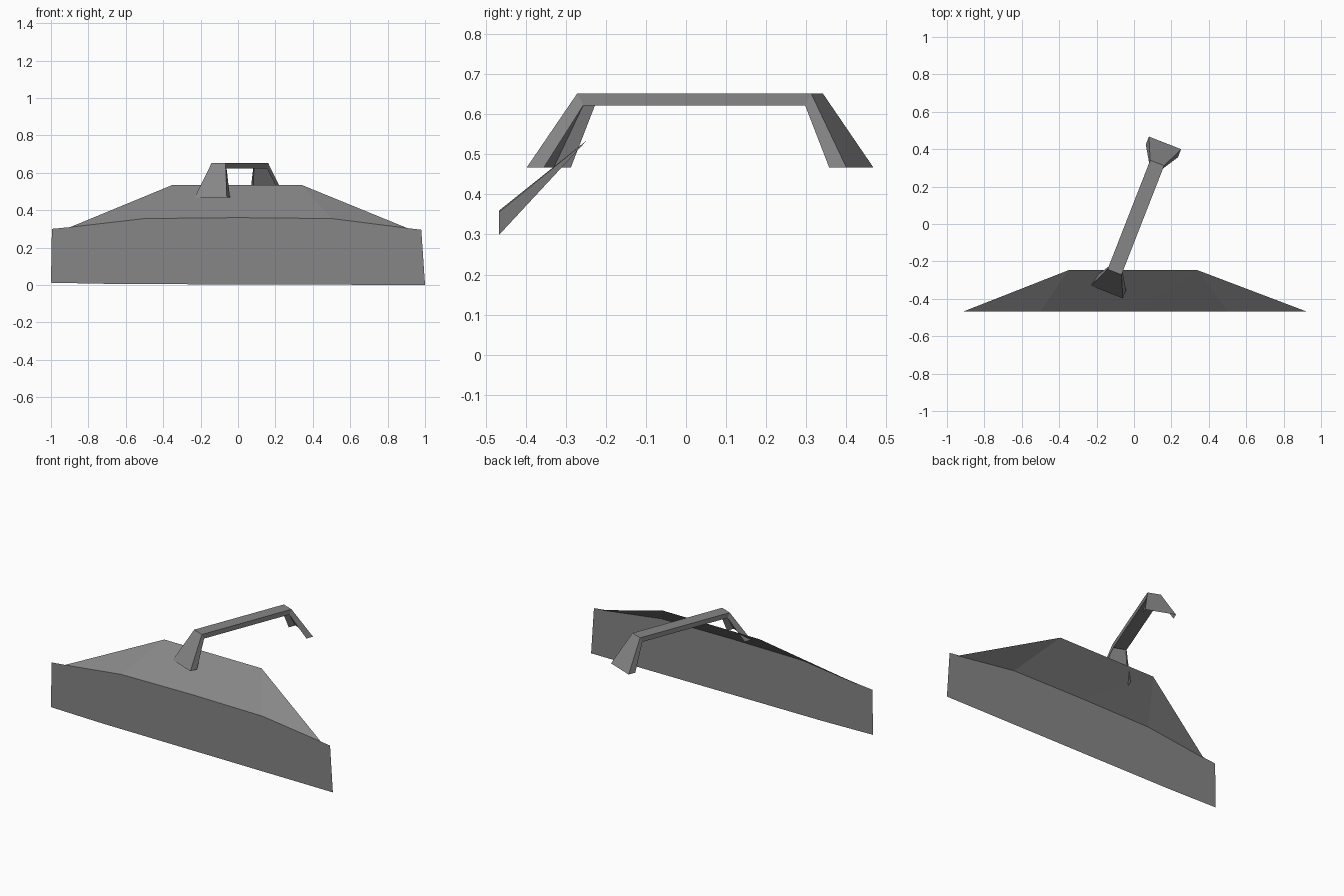
import bpy
import math
from mathutils import Matrix

if "Cube" in bpy.data.objects:
    bpy.data.objects.remove(bpy.data.objects["Cube"])

grey = bpy.data.materials.new("mid_grey")
grey.diffuse_color = (0.24, 0.24, 0.24, 1)
grey.use_nodes = True
grey.node_tree.nodes["Principled BSDF"].inputs["Base Color"].default_value = grey.diffuse_color


def add_mesh(name, verts, faces):
    mesh = bpy.data.meshes.new(name)
    mesh.from_pydata(verts, [], faces)
    mesh.materials.append(grey)
    obj = bpy.data.objects.new(name, mesh)
    bpy.context.collection.objects.link(obj)
    return obj


FRONT_Y = -0.467

# Front panel: a thin upright sheet with a gently arched top
outline = [(-1, 0.012), (-0.64, 0.005), (1, 0.0), (0.98, 0.295), (0.89, 0.306),
           (0.5, 0.355), (0, 0.36), (-0.5, 0.355), (-0.89, 0.31), (-0.995, 0.3)]
add_mesh("front_panel", [(x, FRONT_Y, z) for x, z in outline],
         [list(range(len(outline)))])

# Sloping panel: leans back from the arched edge to a short rear edge
lower = [(-0.91, 0.304), (-0.5, 0.355), (0, 0.359), (0.5, 0.355), (0.92, 0.298)]
slope = [(x, FRONT_Y, z) for x, z in lower]
slope += [(-0.35, -0.247, 0.535), (0.34, -0.247, 0.535)]
add_mesh("sloping_panel", slope,
         [(0, 1, 5), (1, 2, 5), (2, 6, 5), (2, 3, 6), (3, 4, 6)])

# Handle: closed bar with flared legs that are open on their inner side
# profile points: distance along handle, height, half width
outer = [(-0.428, 0.467, 0.0925), (-0.313, 0.652, 0.04),
         (0.313, 0.652, 0.04), (0.428, 0.467, 0.0925)]
inner = [(-0.382, 0.467, 0.0925), (-0.297, 0.622, 0.04),
         (0.297, 0.622, 0.04), (0.382, 0.467, 0.0925)]
verts = [(side * w, s, z) for side in (-1, 1) for s, z, w in outer + inner]
faces = [(5, 6, 14, 13)]                               # underside of the bar
for i in range(3):
    faces.append((i, i + 8, i + 9, i + 1))             # outer skin
    faces.append((i, i + 1, i + 5, i + 4))             # left wall
    faces.append((i + 8, i + 12, i + 13, i + 9))       # right wall
handle = add_mesh("handle", verts, faces)
handle.matrix_world = (Matrix.Translation((0.01, 0.035, 0))
                       @ Matrix.Rotation(-math.atan2(0.364, 0.931), 4, 'Z'))
